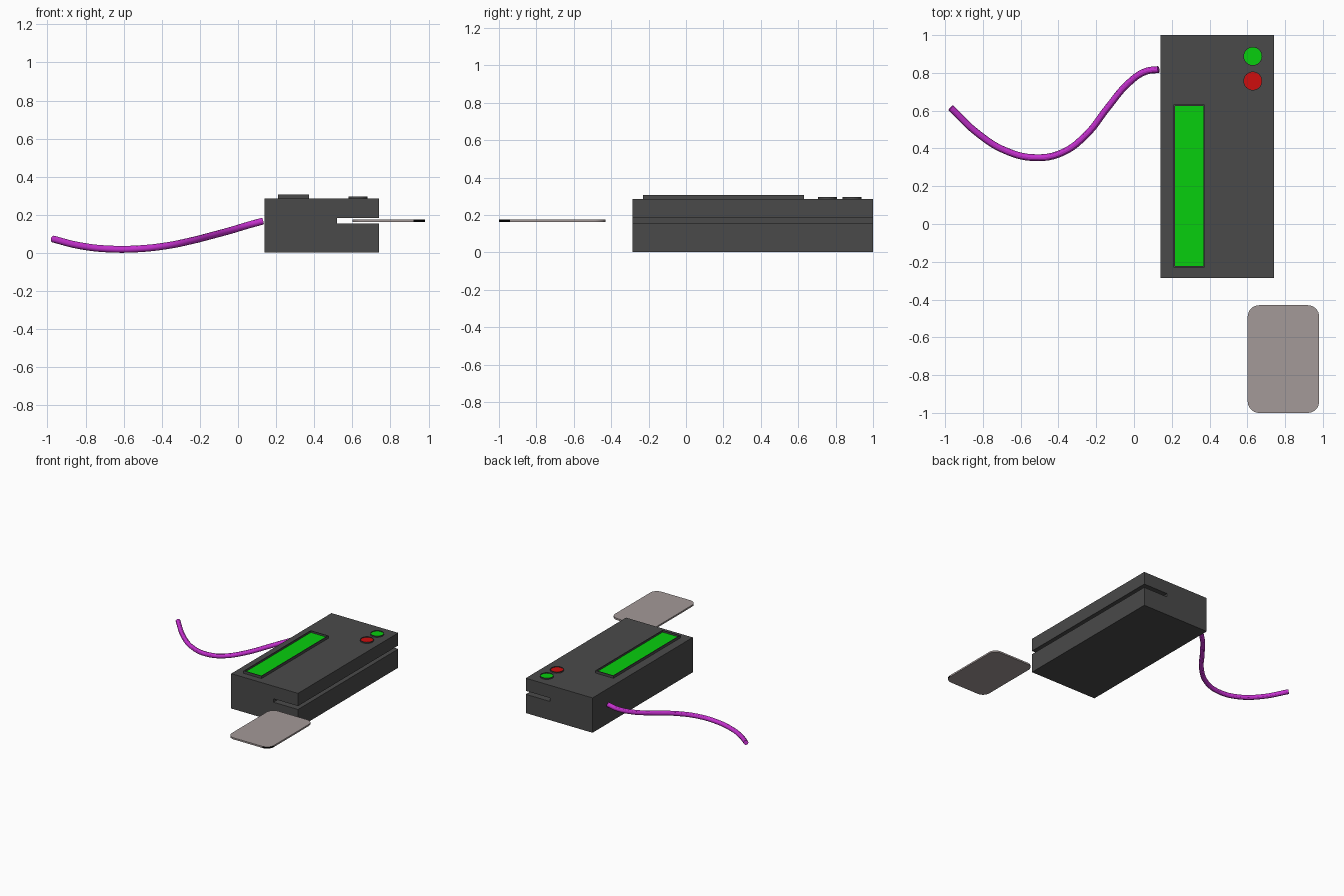
import bpy, bmesh, math

if "Cube" in bpy.data.objects:
    bpy.data.objects.remove(bpy.data.objects["Cube"])

def mat(name, rgb):
    m = bpy.data.materials.new(name)
    m.diffuse_color = (*rgb, 1)
    m.use_nodes = True
    m.node_tree.nodes["Principled BSDF"].inputs["Base Color"].default_value = m.diffuse_color
    return m

GREY = mat("dark grey", (0.068, 0.068, 0.068))
GREEN = mat("green", (0.002, 0.62, 0.004))
RED = mat("red", (0.62, 0.004, 0.004))
PURPLE = mat("purple", (0.56, 0.03, 0.62))
CARD = mat("warm grey", (0.37, 0.32, 0.315))
BLACK = mat("black", (0.0, 0.0, 0.0))

def prism(name, pts, vec, mats):
    """Extrude a closed outline of 3D points along vec; returns object and bmesh."""
    bm = bmesh.new()
    face = bm.faces.new([bm.verts.new(p) for p in pts])
    ext = bmesh.ops.extrude_face_region(bm, geom=[face])
    bmesh.ops.translate(bm, vec=vec, verts=[g for g in ext["geom"] if isinstance(g, bmesh.types.BMVert)])
    bmesh.ops.recalc_face_normals(bm, faces=bm.faces)
    ob = bpy.data.objects.new(name, bpy.data.meshes.new(name))
    bpy.context.collection.objects.link(ob)
    for m in mats:
        ob.data.materials.append(m)
    return ob, bm

def finish(ob, bm):
    bm.to_mesh(ob.data)
    bm.free()

def tray(name, pts, height, rim, depth, colour):
    """Raised plate whose top is inset and sunk, with a coloured floor."""
    ob, bm = prism(name, pts, (0, 0, height), [GREY, colour])
    top = max(bm.faces, key=lambda f: f.calc_center_median().z)
    bmesh.ops.inset_region(bm, faces=[top], thickness=rim)
    ext = bmesh.ops.extrude_discrete_faces(bm, faces=[top])
    floor = ext["faces"][0]
    bmesh.ops.translate(bm, vec=(0, 0, -depth), verts=floor.verts)
    floor.material_index = 1
    finish(ob, bm)
    return ob

# reader body with swipe slot
profile = [(0.14, 0.003), (0.74, 0.003), (0.74, 0.155), (0.52, 0.155),
           (0.52, 0.183), (0.74, 0.183), (0.74, 0.286), (0.14, 0.286)]
finish(*prism("reader_body", [(x, -0.287, z) for x, z in profile], (0, 1.287, 0), [GREY]))

# screen
tray("screen", [(0.21, -0.23, 0.286), (0.373, -0.23, 0.286),
                (0.373, 0.632, 0.286), (0.21, 0.632, 0.286)], 0.02, 0.009, 0.014, GREEN)

# indicator buttons
for name, y, colour in (("green_button", 0.888, GREEN), ("red_button", 0.757, RED)):
    ring = [(0.629 + 0.05 * math.cos(a), y + 0.05 * math.sin(a), 0.286)
            for a in (i * math.tau / 32 for i in range(32))]
    tray(name, ring, 0.01, 0.003, 0.005, colour)

# card with rounded corners, one corner edge black
R, N = 0.06, 8
outline = []
for cx, cy, start in ((0.98 - R, -0.43 - R, 0), (0.602 + R, -0.43 - R, 90),
                      (0.602 + R, -1 + R, 180), (0.98 - R, -1 + R, 270)):
    for i in range(N + 1):
        a = math.radians(start + 90 * i / N)
        outline.append((cx + R * math.cos(a), cy + R * math.sin(a), 0.163))
ob, bm = prism("card", outline, (0, 0, 0.013), [CARD, BLACK])
for f in bm.faces:
    c = f.calc_center_median()
    if abs(f.normal.z) < 0.5 and c.x > 0.98 - R and c.y < -1 + R:
        f.material_index = 1
finish(ob, bm)

# cable
path = [(0.13, 0.818, 0.167), (0.06, 0.807, 0.148), (-0.03, 0.745, 0.121), (-0.14, 0.615, 0.091),
        (-0.25, 0.475, 0.063), (-0.38, 0.378, 0.037), (-0.52, 0.351, 0.022),
        (-0.68, 0.388, 0.021), (-0.83, 0.482, 0.038), (-0.97, 0.615, 0.073)]
cu = bpy.data.curves.new("cable", "CURVE")
cu.dimensions = "3D"
cu.bevel_depth = 0.018
cu.bevel_resolution = 4
cu.use_fill_caps = True
cu.resolution_u = 8
sp = cu.splines.new("BEZIER")
sp.bezier_points.add(len(path) - 1)
for p, co in zip(sp.bezier_points, path):
    p.co = co
    p.handle_left_type = p.handle_right_type = "AUTO"
cu.materials.append(PURPLE)
cable = bpy.data.objects.new("cable", cu)
bpy.context.collection.objects.link(cable)
bpy.context.view_layer.objects.active = cable
cable.select_set(True)
bpy.ops.object.convert(target="MESH")
bpy.ops.object.shade_smooth_by_angle()
